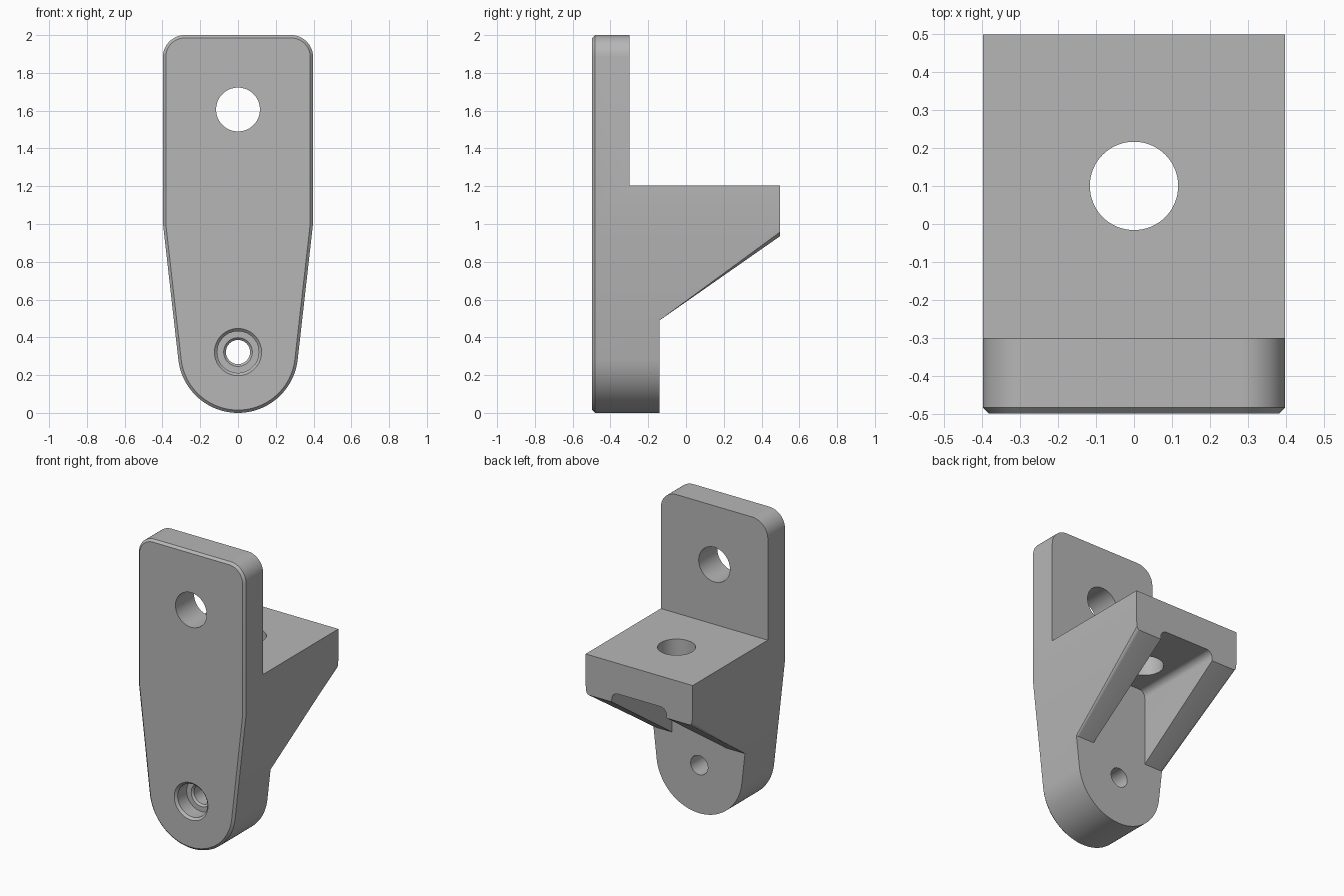
import bpy, bmesh, math
from mathutils import Vector

cube = bpy.data.objects.get("Cube")
if cube:
    bpy.data.objects.remove(cube, do_unlink=True)

GREY = (0.47, 0.47, 0.47, 1)
mat = bpy.data.materials.new("plain grey")
mat.use_nodes = True
mat.diffuse_color = GREY
mat.node_tree.nodes["Principled BSDF"].inputs["Base Color"].default_value = GREY

BACK, FRONT, FOOT_BACK = 0.497, -0.497, -0.14


def loft(name, rings):
    """Skin matching closed rings of 3D points and cap both ends."""
    bm = bmesh.new()
    loops = [[bm.verts.new(p) for p in ring] for ring in rings]
    for a, b in zip(loops, loops[1:]):
        for i in range(len(a)):
            j = (i + 1) % len(a)
            bm.faces.new((a[i], a[j], b[j], b[i]))
    bm.faces.new(loops[0])
    bm.faces.new(loops[-1])
    bmesh.ops.recalc_face_normals(bm, faces=bm.faces)
    mesh = bpy.data.meshes.new(name)
    bm.to_mesh(mesh)
    bm.free()
    mesh.materials.append(mat)
    obj = bpy.data.objects.new(name, mesh)
    bpy.context.collection.objects.link(obj)
    return obj


def arc(cx, cz, r, start, end, n):
    return [(cx + r * math.cos(start + (end - start) * i / n),
             cz + r * math.sin(start + (end - start) * i / n)) for i in range(n + 1)]


def at_y(points, y):
    return [(x, y, z) for x, z in points]


def outline(inset):
    """Plate silhouette: rounded top corners, tapered sides, round foot."""
    half, top, foot_z = 0.397 - inset, 2 - inset, 0.318
    r, corner = 0.318 - inset, 0.115 - inset
    p = Vector((half, 1.0 - foot_z))
    tangent = math.atan2(p.y, p.x) - math.acos(r / p.length)
    right = arc(half - corner, top - corner, corner, math.pi / 2, 0, 12) + [(half, 1.0)]
    left = [(-x, z) for x, z in reversed(right)]
    foot = arc(0, foot_z, r, tangent, -math.pi - tangent, 48)
    return right + foot + left


def boolean(body, tool, operation):
    tool.hide_render = True
    mod = body.modifiers.new(operation, "BOOLEAN")
    mod.operation, mod.solver, mod.object = operation, "EXACT", tool
    bpy.context.view_layer.objects.active = body
    bpy.ops.object.modifier_apply(modifier=mod.name)
    bpy.data.objects.remove(tool, do_unlink=True)


def lathe(name, rings, cz):
    """Round tool along y from (y, radius) pairs."""
    return loft(name, [at_y(arc(0, cz, r, 0, math.tau, 64)[:-1], y) for y, r in rings])


# Body: silhouette with a chamfered front, trimmed by the side profile
body = loft("bracket", [at_y(outline(0.015), FRONT),
                        at_y(outline(0), FRONT + 0.015),
                        at_y(outline(0), 0.6)])
side = [(-0.6, -0.1), (FOOT_BACK, -0.1), (FOOT_BACK, 0.49), (BACK, 0.935),
        (BACK, 1.205), (-0.3, 1.205), (-0.3, 2.1), (-0.6, 2.1)]
boolean(body, loft("side_profile", [[(x, y, z) for y, z in side] for x in (-0.6, 0.6)]),
        "INTERSECT")

# Soften the outer edges of the sloping underside
bm = bmesh.new()
bm.from_mesh(body.data)
bm.normal_update()


def is_slope(f):
    return abs(f.normal.x) < 0.05 and 0.4 < f.normal.y < 0.7 and f.normal.z < -0.7


edges = [e for e in bm.edges if len(e.link_faces) == 2
         and any(is_slope(f) for f in e.link_faces)
         and any(abs(f.normal.x) > 0.9 for f in e.link_faces)]
bmesh.ops.bevel(bm, geom=edges, offset=0.018, segments=3, profile=0.5, affect="EDGES")
bm.to_mesh(body.data)
bm.free()

# Pocket under the shelf, leaving a rib on each side
half, ceiling, fillet = 0.203, 1.0, 0.045
quarter = arc(half - fillet, ceiling - fillet, fillet, math.pi / 2, 0, 8) + [(half, 0.4)]
pocket = quarter + [(-x, z) for x, z in reversed(quarter)]
boolean(body, loft("pocket", [at_y(pocket, FOOT_BACK), at_y(pocket, 0.6)]), "DIFFERENCE")

# Bolt hole through the upper plate
boolean(body, lathe("plate_hole", [(-0.6, 0.116), (0, 0.116)], 1.606), "DIFFERENCE")

# Bolt hole down through the shelf
ring = arc(0, 0.1, 0.116, 0, math.tau, 64)[:-1]
boolean(body, loft("shelf_hole", [[(x, y, z) for x, y in ring] for z in (0.9, 1.3)]),
        "DIFFERENCE")

# Counterbored hole in the foot with chamfered rims
seat = FRONT + 0.11
boolean(body, lathe("foot_hole", [(FRONT - 0.015, 0.14), (FRONT + 0.015, 0.11),
                                  (seat, 0.11), (seat, 0.076), (seat + 0.012, 0.064),
                                  (0, 0.064)], 0.322), "DIFFERENCE")

# Smooth curved walls, crisp edges
bpy.ops.object.select_all(action="DESELECT")
body.select_set(True)
bpy.context.view_layer.objects.active = body
bpy.ops.object.shade_smooth_by_angle(angle=math.radians(25))
